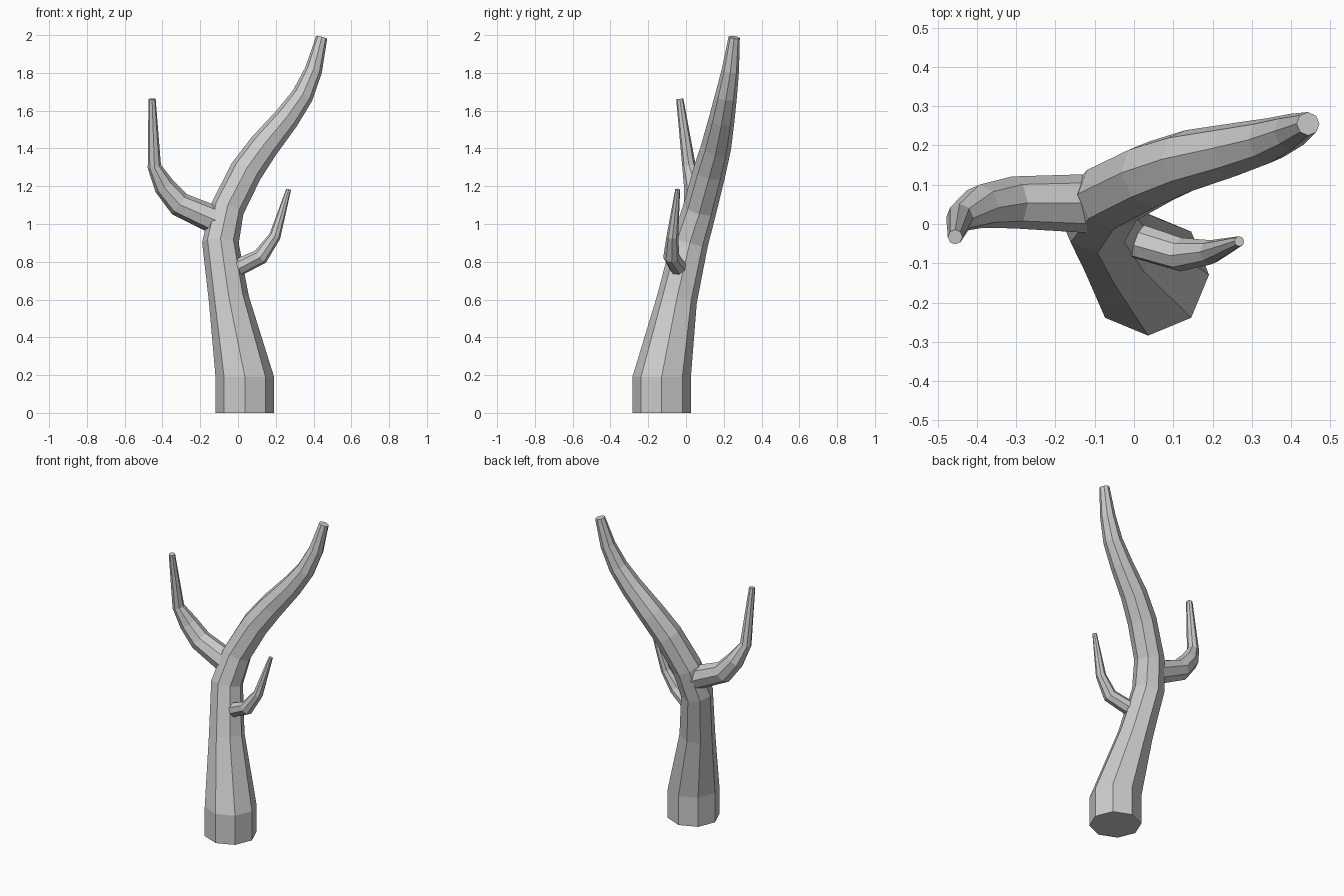
import bpy, bmesh, math
from mathutils import Vector

if "Cube" in bpy.data.objects:
    bpy.data.objects.remove(bpy.data.objects["Cube"])

SIDES = 8
UP = Vector((0, 0, 1))


def limb(name, path, level_rings=0):
    """Flat-shaded tapered tube; path entries are (x, y, z, radius)."""
    bm = bmesh.new()
    pts = [Vector(p[:3]) for p in path]
    rings = []
    for i, c in enumerate(pts):
        before = (c - pts[i - 1]).normalized() if i > 0 else Vector()
        after = (pts[i + 1] - c).normalized() if i < len(pts) - 1 else Vector()
        direction = UP if i < level_rings else (before + after).normalized()
        turn = UP.rotation_difference(direction)
        ring = []
        for k in range(SIDES):
            a = math.tau * k / SIDES
            ring.append(bm.verts.new(c + turn @ Vector((math.cos(a), math.sin(a), 0)) * path[i][3]))
        rings.append(ring)
    for lo, hi in zip(rings, rings[1:]):
        for k in range(SIDES):
            n = (k + 1) % SIDES
            bm.faces.new((lo[k], lo[n], hi[n], hi[k]))
    bm.faces.new(rings[0][::-1])
    bm.faces.new(rings[-1])
    bmesh.ops.recalc_face_normals(bm, faces=bm.faces)
    mesh = bpy.data.meshes.new(name)
    bm.to_mesh(mesh)
    bm.free()
    obj = bpy.data.objects.new(name, mesh)
    bpy.context.collection.objects.link(obj)
    return obj


# Leaning, curved trunk
limb("trunk", [
    (0.036, -0.129, 0.0, 0.155),
    (0.036, -0.129, 0.19, 0.155),
    (-0.048, -0.048, 0.60, 0.107),
    (-0.093, 0.02, 0.90, 0.097),
    (-0.057, 0.073, 1.08, 0.09),
    (0.043, 0.125, 1.28, 0.087),
    (0.135, 0.16, 1.41, 0.08),
    (0.258, 0.19, 1.56, 0.068),
    (0.342, 0.212, 1.68, 0.058),
    (0.40, 0.235, 1.815, 0.046),
    (0.443, 0.255, 1.988, 0.03),
], level_rings=2)

# Large left branch
limb("left_branch", [
    (-0.11, 0.052, 1.015, 0.075),
    (-0.31, 0.055, 1.105, 0.066),
    (-0.39, 0.045, 1.20, 0.056),
    (-0.443, 0.016, 1.305, 0.036),
    (-0.455, -0.033, 1.662, 0.019),
])

# Small right branch
limb("right_branch", [
    (0.005, -0.042, 0.772, 0.046),
    (0.12, -0.078, 0.828, 0.043),
    (0.195, -0.072, 0.935, 0.031),
    (0.268, -0.044, 1.183, 0.013),
])
